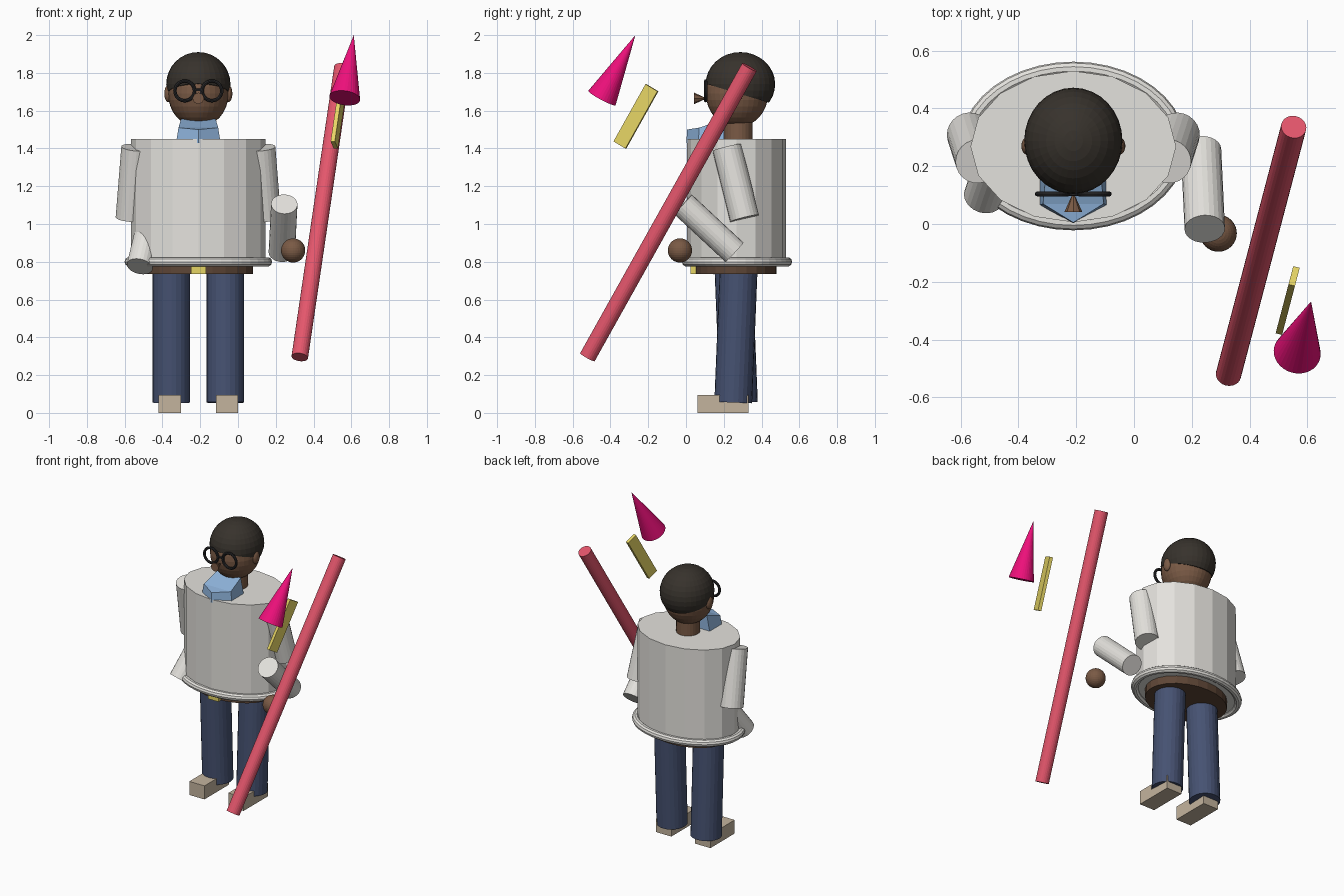
import bpy, bmesh, math
from mathutils import Matrix, Vector

if "Cube" in bpy.data.objects:
    bpy.data.objects.remove(bpy.data.objects["Cube"])

CX = -0.21  # centre line of the figure


def mat(name, hexa):
    m = bpy.data.materials.new(name)
    rgb = [int(hexa[i:i + 2], 16) / 255 for i in (0, 2, 4)]
    m.diffuse_color = [c / 12.92 if c < 0.04 else ((c + 0.055) / 1.055) ** 2.4 for c in rgb] + [1]
    m.use_nodes = True
    m.node_tree.nodes["Principled BSDF"].inputs["Base Color"].default_value = m.diffuse_color
    return m


SKIN = mat("skin", "7a5a45")
HAIR = mat("hair", "37322c")
WOOL = mat("wool", "e4e2dd")
DENIM = mat("denim", "465272")
SHIRT = mat("shirt", "8fb4dc")
TAN = mat("tan", "c4b49e")
LEATHER = mat("leather", "5e4636")
GOLD = mat("gold", "e6d565")
FRAME = mat("frame", "2a2a2c")
RED = mat("red", "e4566c")
PINK = mat("pink", "f0107c")


def finish(name, bm, material):
    bmesh.ops.recalc_face_normals(bm, faces=bm.faces)
    me = bpy.data.meshes.new(name)
    bm.to_mesh(me)
    bm.free()
    ob = bpy.data.objects.new(name, me)
    bpy.context.collection.objects.link(ob)
    me.materials.append(material)
    return ob


def frame(d):
    """Rotation whose z axis follows d and whose x axis stays level."""
    z = Vector(d).normalized()
    x = Vector((z.y, -z.x, 0))
    x = x.normalized() if x.length > 1e-5 else Vector((1, 0, 0))
    return Matrix((x, z.cross(x), z)).transposed().to_4x4()


def rod(name, a, b, r1, material, r2=None, sides=24):
    a, b = Vector(a), Vector(b)
    bm = bmesh.new()
    bmesh.ops.create_cone(bm, cap_ends=True, segments=sides, radius1=r1,
                          radius2=r1 if r2 is None else r2, depth=(b - a).length,
                          matrix=Matrix.Translation((a + b) / 2) @ frame(b - a))
    return finish(name, bm, material)


def drum(name, c, r, z0, z1, material, sides):
    bm = bmesh.new()
    m = Matrix.Translation((c[0], c[1], (z0 + z1) / 2)) @ Matrix.Diagonal((r[0], r[1], z1 - z0, 1))
    bmesh.ops.create_cone(bm, cap_ends=True, segments=sides, radius1=1, radius2=1, depth=1, matrix=m)
    return finish(name, bm, material)


def ball(name, c, r, material, cut=None):
    bm = bmesh.new()
    bmesh.ops.create_uvsphere(bm, u_segments=32, v_segments=16, radius=1,
                              matrix=Matrix.Translation(c) @ Matrix.Diagonal((*r, 1)))
    if cut:
        geom = bm.verts[:] + bm.edges[:] + bm.faces[:]
        bmesh.ops.bisect_plane(bm, geom=geom, plane_co=cut[0], plane_no=cut[1], clear_inner=True)
        bmesh.ops.holes_fill(bm, edges=[e for e in bm.edges if e.is_boundary])
    return finish(name, bm, material)


def box(name, c, size, material, rot=Matrix()):
    bm = bmesh.new()
    bmesh.ops.create_cube(bm, size=1, matrix=Matrix.Translation(c) @ rot @ Matrix.Diagonal((*size, 1)))
    return finish(name, bm, material)


def ring(name, c, rx, ry, minor, material, upright=False, n=40, k=10):
    bm = bmesh.new()
    loops = []
    for i in range(n):
        t = 2 * math.pi * i / n
        loop = []
        for j in range(k):
            p = 2 * math.pi * j / k
            u = (rx + minor * math.cos(p)) * math.cos(t)
            v = (ry + minor * math.cos(p)) * math.sin(t)
            w = minor * math.sin(p)
            loop.append(bm.verts.new(Vector(c) + Vector((u, w, v) if upright else (u, v, w))))
        loops.append(loop)
    for i in range(n):
        a, b = loops[i], loops[(i + 1) % n]
        for j in range(k):
            q = (j + 1) % k
            bm.faces.new((a[j], b[j], b[q], a[q]))
    return finish(name, bm, material)


# Sweater body, hem, belt and buckle
drum("sweater", (CX, 0.268), (0.356, 0.262), 0.79, 1.45, WOOL, 16)
ring("sweater_hem", (CX, 0.27, 0.80), 0.366, 0.267, 0.025, WOOL)
drum("belt", (CX, 0.265), (0.29, 0.215), 0.735, 0.80, LEATHER, 24)
box("buckle", (CX, 0.045, 0.765), (0.08, 0.04, 0.06), GOLD)

# Legs and shoes, striding slightly
for side, s in (("left", -1), ("right", 1)):
    x = CX + s * 0.143
    rod(side + "_leg", (x, 0.265 - s * 0.015, 0.055), (x, 0.265 + s * 0.015, 0.79), 0.1, DENIM)
    box(side + "_shoe", (CX + s * 0.152, 0.195, 0.0475), (0.118, 0.27, 0.095), TAN)
    rod(side + "_upper_arm", (CX + s * 0.36, 0.31, 1.03), (CX + s * 0.33, 0.217, 1.405), 0.078, WOOL)
    ball(side + "_ear", (CX + s * 0.16, 0.27, 1.69), (0.02, 0.03, 0.045), SKIN)

# Forearms: the right one raised, the left one tucked at the hip
rod("right_forearm", (0.232, 0.257, 0.85), (0.245, -0.017, 1.105), 0.07, WOOL)
rod("left_forearm", (-0.52, 0.095, 0.775), (-0.45, 0.30, 1.07), 0.07, WOOL)
ball("right_hand", (0.292, -0.032, 0.86), (0.064,) * 3, SKIN)
ball("left_hand", (-0.42, 0.30, 0.95), (0.064,) * 3, SKIN)

# Head, hair cap and nose
rod("neck", (CX, 0.277, 1.42), (CX, 0.277, 1.58), 0.076, SKIN)
ball("head", (CX, 0.27, 1.69), (0.16, 0.165, 0.178), SKIN)
ball("hair", (CX, 0.288, 1.74), (0.17, 0.184, 0.17), HAIR, ((CX, 0.28, 1.69), (0, 0.30, 1)))
rod("nose", (CX, 0.042, 1.665), (CX, 0.11, 1.665), 0.031, SKIN, r2=0, sides=8)

# Glasses
for side, s in (("left", -1), ("right", 1)):
    ring(side + "_lens_rim", (CX + s * 0.072, 0.104, 1.705), 0.052, 0.052, 0.009, FRAME, True, 32, 8)
rod("glasses_bridge", (CX - 0.025, 0.104, 1.71), (CX + 0.025, 0.104, 1.71), 0.007, FRAME, sides=8)

# Shirt collar: pointed base lofted to a narrower, forward-sloping top
bm = bmesh.new()
base = [(-0.118, 0.20, 1.43), (-0.118, 0.065, 1.43), (0, 0.003, 1.43), (0.118, 0.065, 1.43), (0.118, 0.20, 1.43)]
top = [(-0.092, 0.20, 1.555), (-0.105, 0.07, 1.51), (0, 0.005, 1.50), (0.105, 0.07, 1.51), (0.092, 0.20, 1.555)]
lo, hi = ([bm.verts.new((CX + x, y, z)) for x, y, z in row] for row in (base, top))
for i in range(5):
    j = (i + 1) % 5
    bm.faces.new((lo[i], lo[j], hi[j], hi[i]))
bm.faces.new(lo[::-1])
bm.faces.new((hi[0], hi[1], hi[3], hi[4]))
bm.faces.new((hi[1], hi[2], hi[3]))
finish("shirt_collar", bm, SHIRT)

# Leaning pole with its loose bar and cone tip
foot, tip = Vector((0.327, -0.522, 0.295)), Vector((0.553, 0.336, 1.83))
rod("pole", foot, tip, 0.044, RED)
box("bar", (0.532, -0.265, 1.57), (0.023, 0.075, 0.35), GOLD, frame(tip - foot))
rod("cone", (0.565, -0.445, 1.667), (0.613, -0.268, 2.0), 0.082, PINK, r2=0, sides=32)
